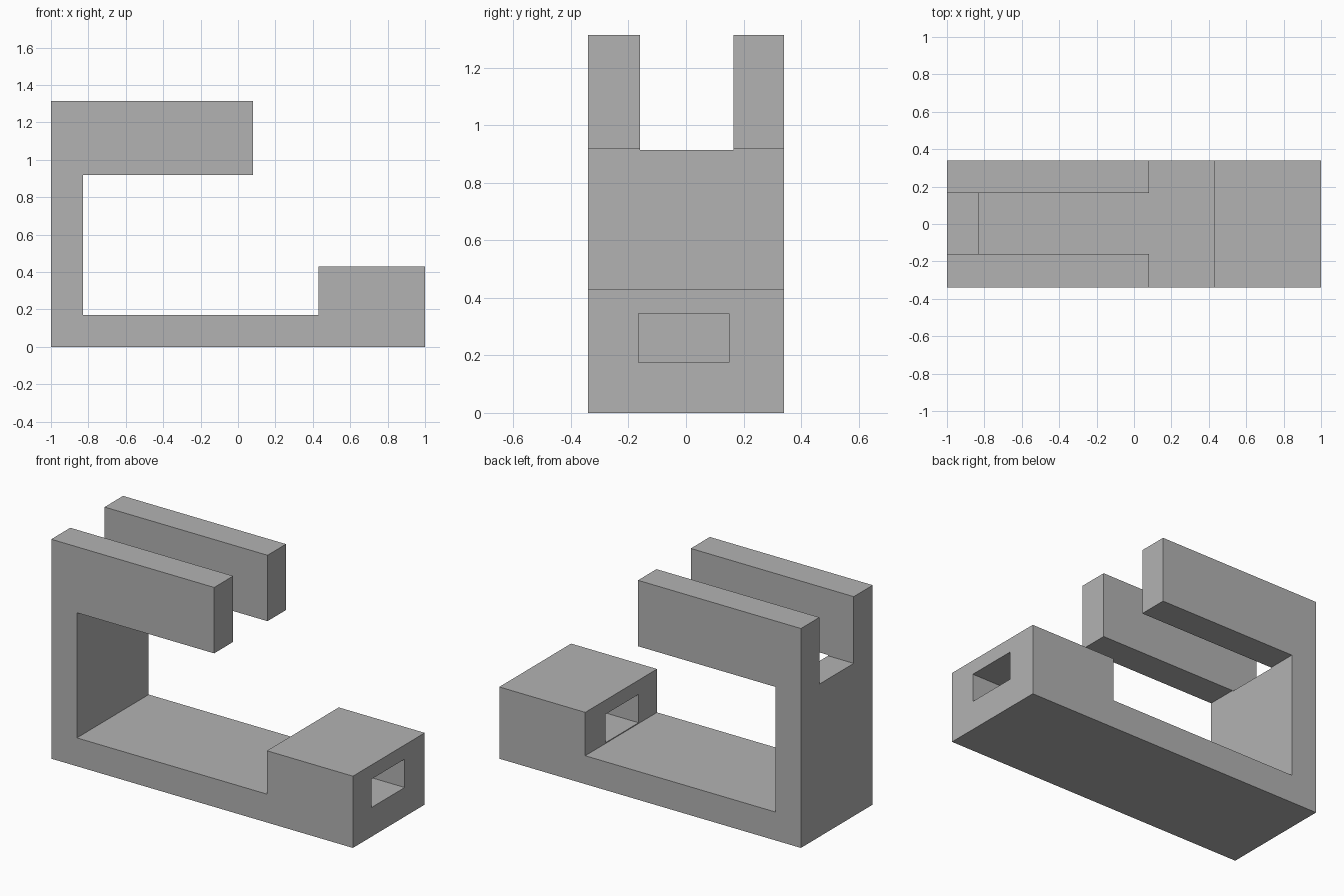
import bpy
import bmesh
from mathutils import Matrix, Vector

cube = bpy.data.objects.get("Cube")
if cube:
    bpy.data.objects.remove(cube, do_unlink=True)

grey = bpy.data.materials.new("plain grey")
grey.use_nodes = True
colour = (0.45, 0.45, 0.45, 1.0)
grey.diffuse_color = colour
grey.node_tree.nodes["Principled BSDF"].inputs["Base Color"].default_value = colour

HALF_DEPTH = 0.34


def add_object(name, bm):
    bmesh.ops.recalc_face_normals(bm, faces=bm.faces)
    mesh = bpy.data.meshes.new(name)
    bm.to_mesh(mesh)
    bm.free()
    mesh.materials.append(grey)
    obj = bpy.data.objects.new(name, mesh)
    bpy.context.collection.objects.link(obj)
    return obj


def cut_box(target, name, low, high):
    """Cut the box between two corners out of the target."""
    low, high = Vector(low), Vector(high)
    bm = bmesh.new()
    bmesh.ops.create_cube(bm, size=1, matrix=Matrix.LocRotScale(
        (low + high) / 2, None, high - low))
    cutter = add_object(name, bm)
    cutter.hide_render = True
    cutter.hide_set(True)
    cutter.display_type = 'WIRE'
    mod = target.modifiers.new(name, 'BOOLEAN')
    mod.operation = 'DIFFERENCE'
    mod.solver = 'EXACT'
    mod.object = cutter
    bpy.context.view_layer.objects.active = target
    bpy.ops.object.modifier_apply(modifier=name)
    bpy.data.objects.remove(cutter, do_unlink=True)


# Bracket body: side profile extruded across the depth
profile = [(-1, 0), (1, 0), (1, 0.43), (0.43, 0.43), (0.43, 0.17),
           (-0.83, 0.17), (-0.83, 0.92), (0.08, 0.92), (0.08, 1.315), (-1, 1.315)]
bm = bmesh.new()
side = bm.faces.new([bm.verts.new((x, -HALF_DEPTH, z)) for x, z in profile])
ext = bmesh.ops.extrude_face_region(bm, geom=[side])
bmesh.ops.translate(bm, vec=(0, 2 * HALF_DEPTH, 0),
                    verts=[v for v in ext["geom"] if isinstance(v, bmesh.types.BMVert)])
body = add_object("bracket_body", bm)

# Slot that splits the upper arm into two prongs
cut_box(body, "arm_slot", (-1.2, -0.16, 0.915), (0.3, 0.165, 1.5))

# Rectangular hole through the end block
cut_box(body, "block_hole", (0.3, -0.165, 0.175), (1.2, 0.15, 0.345))
